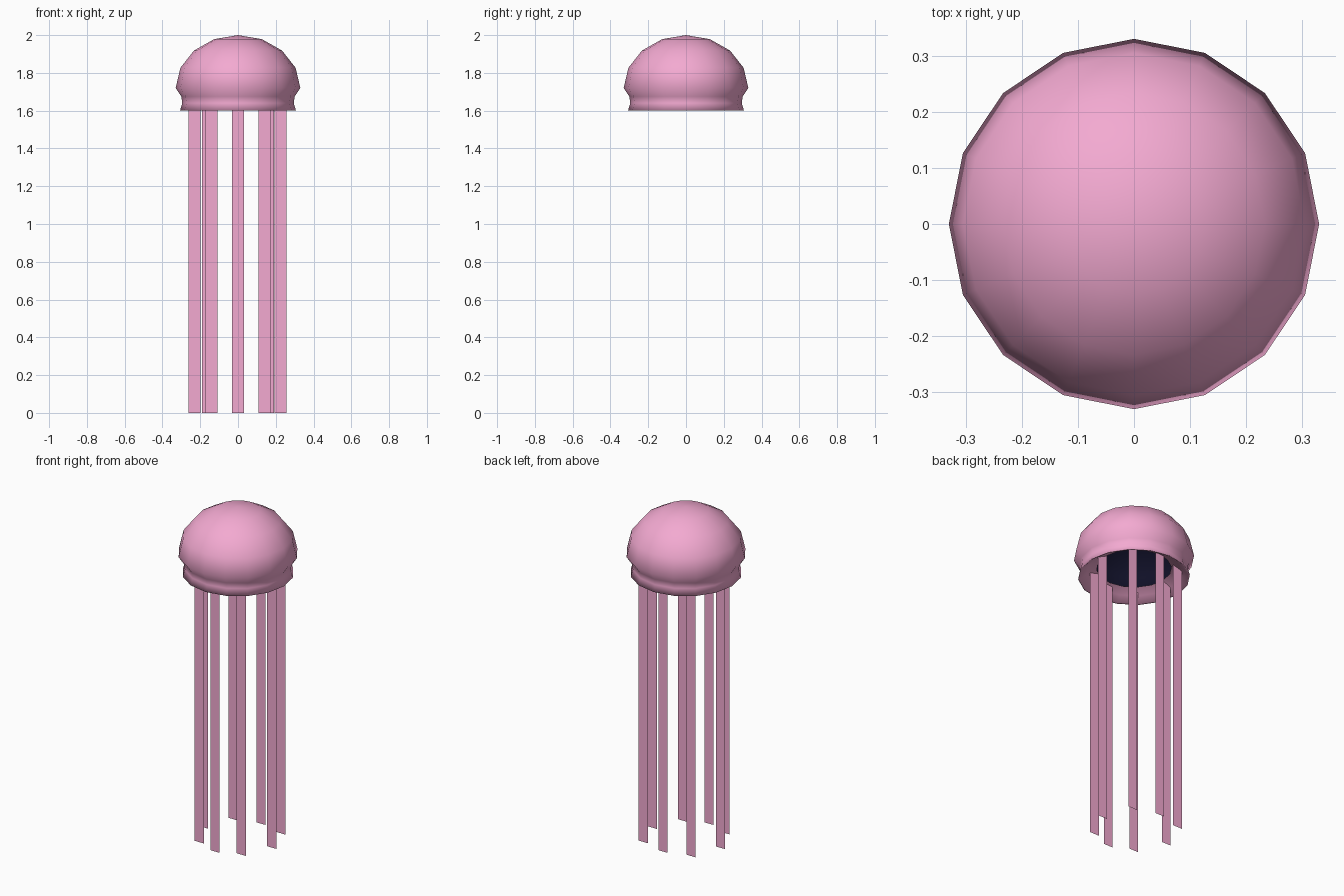
import bpy, bmesh, math

if "Cube" in bpy.data.objects:
    bpy.data.objects.remove(bpy.data.objects["Cube"])

SIDES = 16


def material(name, rgb):
    m = bpy.data.materials.new(name)
    m.diffuse_color = (*rgb, 1)
    m.use_nodes = True
    m.node_tree.nodes["Principled BSDF"].inputs["Base Color"].default_value = m.diffuse_color
    return m


def make_object(name, bm, mat, smooth=True):
    mesh = bpy.data.meshes.new(name)
    bm.to_mesh(mesh)
    bm.free()
    mesh.materials.append(mat)
    for p in mesh.polygons:
        p.use_smooth = smooth
    ob = bpy.data.objects.new(name, mesh)
    bpy.context.collection.objects.link(ob)
    return ob


def lathe(name, profile, mat, inward=False):
    """Revolve (radius, height) points; radius 0 becomes a single pole."""
    bm = bmesh.new()
    rings = []
    for r, z in profile:
        n = SIDES if r > 0 else 1
        rings.append([bm.verts.new((r * math.cos(math.tau * i / SIDES),
                                    r * math.sin(math.tau * i / SIDES), z))
                      for i in range(n)])
    for a, b in zip(rings, rings[1:]):
        for i in range(SIDES):
            j = (i + 1) % SIDES
            loop = [a[i % len(a)], b[i % len(b)], b[j % len(b)], a[j % len(a)]]
            bm.faces.new(list(dict.fromkeys(loop)))
    if inward:
        bmesh.ops.reverse_faces(bm, faces=bm.faces)
    return make_object(name, bm, mat)


def dome(radius, height, base):
    steps = [math.pi / 8 * k for k in range(5)]
    return [(radius * math.sin(t), base + height * math.cos(t)) for t in steps]


pink = material("pink", (0.9, 0.4, 0.64))
dark = material("dark", (0.005, 0.005, 0.02))

# bell: dome, pinched neck, flared rim, then underside lip
skin = dome(0.33, 0.28, 1.72) + [(0.30, 1.675), (0.295, 1.64), (0.307, 1.60)]
lip = [(0.30, 1.60), (0.26, 1.63), (0.205, 1.655)]
bell = lathe("bell", skin + lip, pink)

# dark lining of the hollow inside
lathe("bell_lining", dome(0.305, 0.255, 1.715) + [(0.205, 1.655)], dark, inward=True)

# flat ribbon tentacles, all facing the front
spots = [(0, -0.22), (0.14, -0.17), (0.225, 0), (0.16, 0.18),
         (0, 0.22), (-0.16, 0.18), (-0.23, 0), (-0.14, -0.17)]
for k, (x, y) in enumerate(spots):
    bm = bmesh.new()
    corners = [(-0.031, 0), (0.031, 0), (0.031, 1.66), (-0.031, 1.66)]
    bm.faces.new([bm.verts.new((x + dx, y, z)) for dx, z in corners])
    make_object(f"tentacle_{k + 1}", bm, pink, smooth=False)
